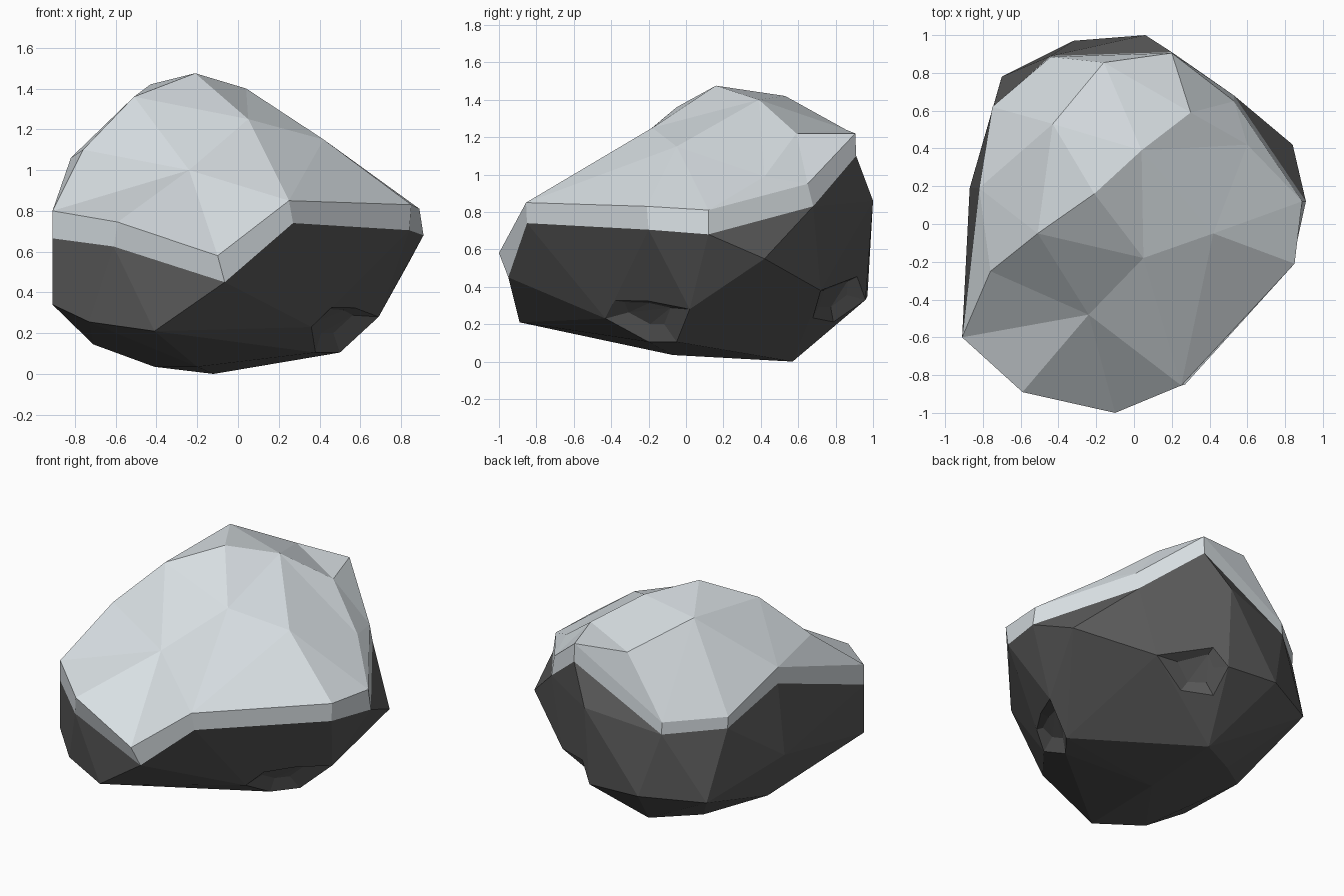
import bpy, bmesh
from mathutils import Vector
from mathutils.geometry import delaunay_2d_cdt, normal

if "Cube" in bpy.data.objects:
    bpy.data.objects.remove(bpy.data.objects["Cube"])


def material(name, rgb):
    m = bpy.data.materials.new(name)
    m.diffuse_color = (*rgb, 1)
    m.use_nodes = True
    m.node_tree.nodes["Principled BSDF"].inputs["Base Color"].default_value = m.diffuse_color
    return m


def make_object(name, bm, mat):
    me = bpy.data.meshes.new(name)
    bm.to_mesh(me)
    bm.free()
    me.materials.append(mat)
    ob = bpy.data.objects.new(name, me)
    bpy.context.collection.objects.link(ob)
    return ob


def hull_object(name, pts, mat):
    bm = bmesh.new()
    for p in pts:
        bm.verts.new(p)
    bmesh.ops.convex_hull(bm, input=bm.verts[:])
    loose = [v for v in bm.verts if not v.link_faces]
    bmesh.ops.delete(bm, geom=loose, context='VERTS')
    bmesh.ops.recalc_face_normals(bm, faces=bm.faces[:])
    return make_object(name, bm, mat)


snow_white = material("snow white", (0.69, 0.74, 0.77))
rock_grey = material("dark rock grey", (0.10, 0.10, 0.10))

# Snow rim: upper and lower outline, counter-clockwise seen from above
rim_top = [(-.91, -.60, .80), (-.59, -.89, .745), (-.10, -1.0, .58),
           (.25, -.855, .85), (.85, -.21, .83), (.89, .12, .81),
           (.53, .65, .95), (.20, .905, 1.22), (-.44, .885, .85),
           (-.75, .62, .87), (-.82, .19, 1.06)]
rim_low = [(-.91, -.60, .665), (-.61, -.87, .625), (-.065, -.95, .45),
           (.27, -.85, .74), (.84, -.20, .705), (.91, .12, .68),
           (.53, .68, .83), (.20, .91, 1.10), (-.44, .89, .77),
           (-.745, .62, .79), (-.82, .19, .95)]

# Humps of the snow surface; the first five form the main ridge
humps = [(-.76, -.25, 1.10), (-.51, -.05, 1.36), (-.21, .16, 1.475),
         (.04, .39, 1.40), (.30, .59, 1.22), (-.43, .53, 1.42),
         (.05, -.18, 1.25), (-.24, -.48, 1.0), (.42, -.05, 1.15),
         (.60, .42, .99), (-.16, .855, 1.24)]

# Snow cap: triangulated surface with a rim band hanging from it
n = len(rim_top)
points = rim_top + humps
ridge = [(n + i, n + i + 1) for i in range(4)] + [(n + 4, 7)]
flat = [Vector(p[:2]) for p in points]
out_verts, _, tris, origin, _, _ = delaunay_2d_cdt(
    flat, ridge, [list(range(n))], 1, 1e-5)
bm = bmesh.new()
top = [bm.verts.new(points[o[0]]) for o in origin]
where = {o[0]: v for o, v in zip(origin, top)}
for t in tris:
    bm.faces.new([top[i] for i in t])
low = [bm.verts.new(p) for p in rim_low]
for i in range(n):
    j = (i + 1) % n
    bm.faces.new((low[i], low[j], where[j], where[i]))
make_object("snow_cap", bm, snow_white)

# Rock: faceted hull of the lower rim and the corners beneath it
corners = [(-.91, -.60, .34), (-.73, -.76, .255), (-.41, -.89, .21),
           (-.87, .19, .48), (-.71, .14, .145), (-.41, .40, .035),
           (-.20, -.07, .035), (-.12, .57, 0), (.38, -.20, .105),
           (.25, .18, .10), (.50, -.05, .105), (.36, -.43, .23),
           (.69, .02, .28), (.84, .42, .55), (.42, .72, .38),
           (.05, .96, .33), (.06, 1.0, .86), (-.32, .97, .35),
           (-.70, .78, .335)]
rock = hull_object("rock_body", rim_low + corners, rock_grey)


# Chipped hollows in the rock: outline on the surface, flat smaller floor
def chip(name, outline, depth):
    pts = [Vector(p) for p in outline]
    mid = sum(pts, Vector()) / len(pts)
    out = normal(pts)
    if out.dot(mid - Vector((0, 0, .5))) < 0:
        out = -out
    floor = [mid.lerp(p, .5) - out * depth for p in pts]
    cutter = hull_object(name, pts + floor + [mid + out * .25], rock_grey)
    cutter.hide_render = True
    cutter.hide_set(True)
    mod = rock.modifiers.new(name, 'BOOLEAN')
    mod.operation = 'DIFFERENCE'
    mod.solver = 'EXACT'
    mod.object = cutter


chip("right_chip_cutter",
     [(.47, -.475, .34), (.60, -.21, .33), (.69, .02, .28),
      (.50, -.05, .105), (.38, -.20, .105), (.36, -.43, .23)], .05)
chip("back_chip_cutter",
     [(.42, .72, .38), (.14, .97, .48), (.05, .96, .33),
      (.02, .79, .20), (.21, .66, .20)], .05)
